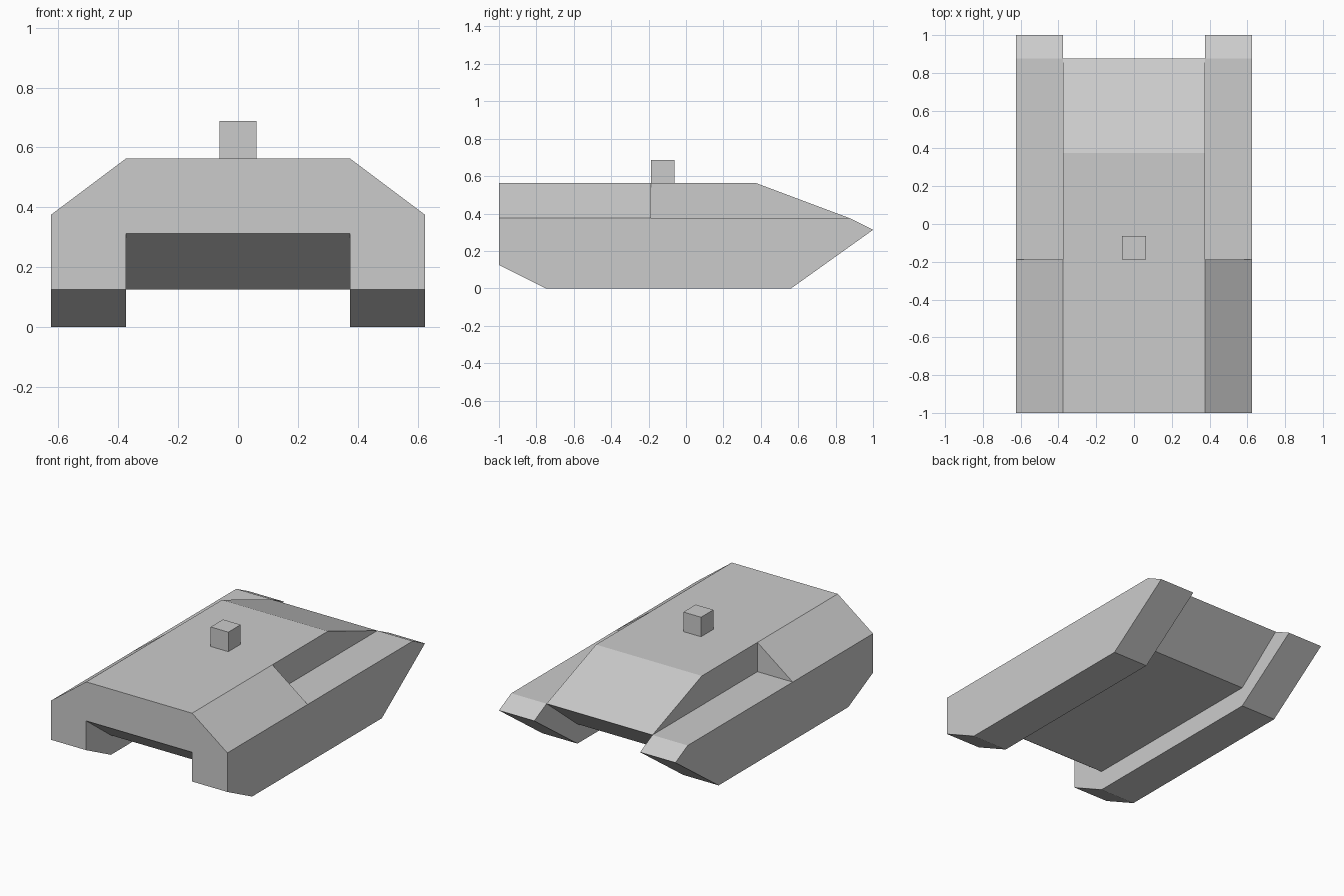
import bpy
from mathutils import Vector

if "Cube" in bpy.data.objects:
    bpy.data.objects.remove(bpy.data.objects["Cube"])

IN, OUT = 0.375, 0.625      # inner and outer x of the side pods
STEP = -0.1875              # y where the shoulders end


def wall(x, profile):
    """Flat polygon in the y-z plane at x."""
    return [(x, y, z) for y, z in profile]


def strip(x0, x1, profile, closed=False):
    """Quads sweeping a y-z profile from x0 to x1."""
    pairs = list(zip(profile, profile[1:] + (profile[:1] if closed else [])))
    return [[(x0, *a), (x1, *a), (x1, *b), (x0, *b)] for a, b in pairs]


def part(name, polygons, inside, mirrored=True):
    """Weld polygons into an object, facing each away from a point inside."""
    verts, faces = [], []
    for poly in polygons:
        p = [Vector(v) for v in poly]
        n = sum((a.cross(b) for a, b in zip(p, p[1:] + p[:1])), Vector())
        mid = sum(p, Vector()) / len(p)
        if n.dot(mid - Vector(inside)) < 0:
            poly = poly[::-1]
        for v in poly:
            if v not in verts:
                verts.append(v)
        faces.append([verts.index(v) for v in poly])
    mesh = bpy.data.meshes.new(name)
    mesh.from_pydata(verts, [], faces)
    mesh.update()
    obj = bpy.data.objects.new(name, mesh)
    bpy.context.collection.objects.link(obj)
    if mirrored:
        obj.modifiers.new("mirror", 'MIRROR')
    return obj


# Central hull: sloped tail, raised belly, exposed upper side walls
belly = [(0.875, 0.375), (0.5625, 0.125), (-0.75, 0.125), (-1, 0.3125)]
hull = belly + [(-1, 0.5625), (0.375, 0.5625)]
upper_wall = [(STEP, 0.5625), (0.375, 0.5625), (0.875, 0.375), (STEP, 0.375)]
part("hull", strip(-IN, IN, hull, closed=True)
     + [wall(IN, upper_wall), wall(-IN, upper_wall)], (0, 0, 0.34), mirrored=False)

# Track pods: pointed at the back, chamfered at the front
pod = [(STEP, 0.375), (0.875, 0.375), (1, 0.3125), (0.5625, 0),
       (-0.75, 0), (-1, 0.125), (-1, 0.375)]
inner = pod[1:6] + belly[:0:-1]
part("track_pod", strip(IN, OUT, pod) + [wall(OUT, pod), wall(IN, inner)],
     (0.5, 0, 0.2))

# Sloped front shoulders above the pods
ends = [[(IN, y, 0.375), (OUT, y, 0.375), (IN, y, 0.5625)] for y in (-1, STEP)]
slope = [(OUT, -1, 0.375), (OUT, STEP, 0.375), (IN, STEP, 0.5625), (IN, -1, 0.5625)]
part("shoulder", ends + [slope], (0.45, -0.6, 0.42))

# Small block on the roof
bpy.ops.mesh.primitive_cube_add(size=0.125, location=(0, -0.125, 0.625))
bpy.context.object.name = "roof_block"
